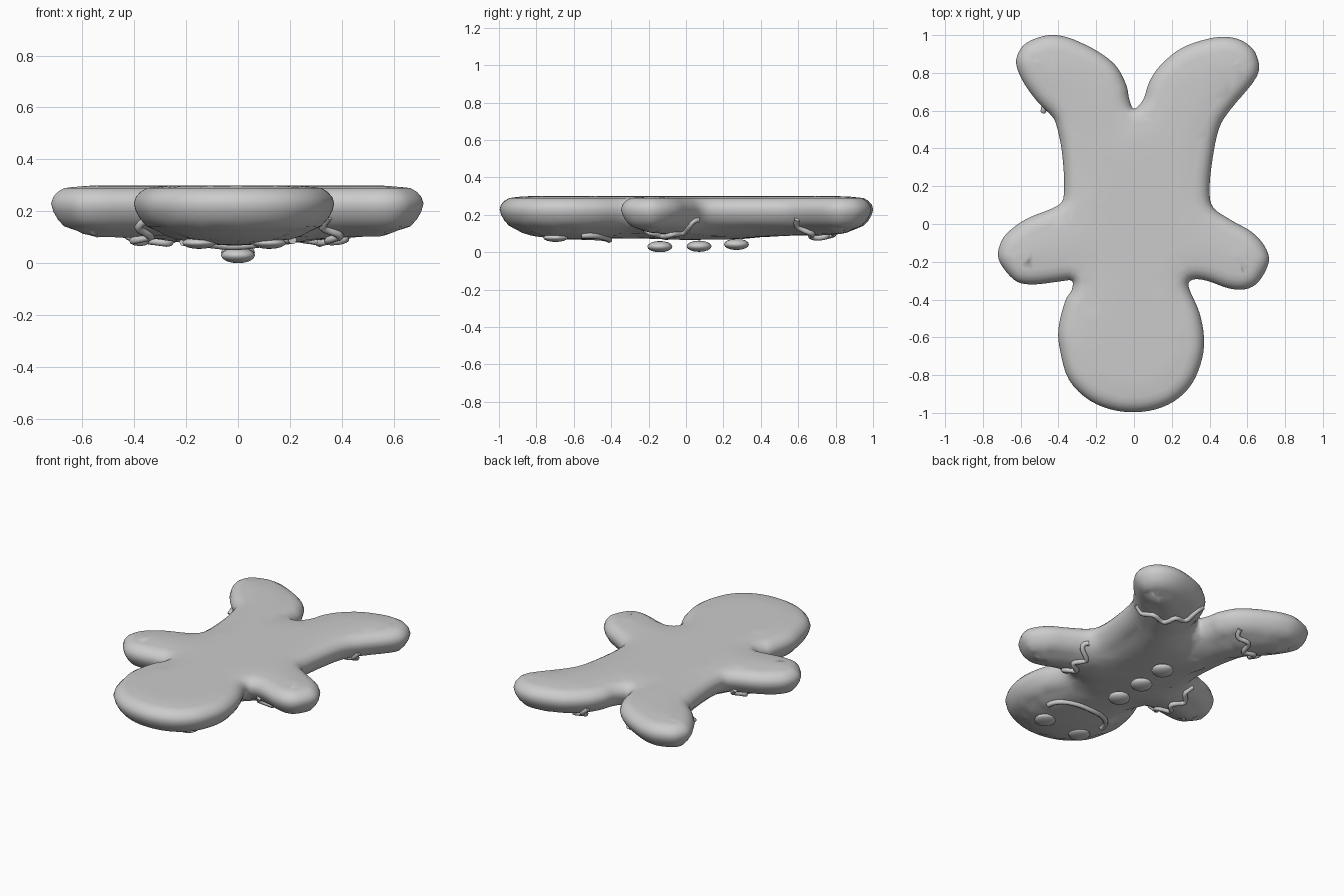
import bpy, bmesh
from math import sin, cos, pi
from mathutils import Vector, kdtree
from mathutils.geometry import delaunay_2d_cdt

if "Cube" in bpy.data.objects:
    bpy.data.objects.remove(bpy.data.objects["Cube"])

# Outline of the cookie seen from above, clockwise from the crotch
RIGHT = [(0, .61), (.05, .66), (.08, .75), (.14, .84), (.25, .93), (.39, .98), (.5, .99),
         (.59, .96), (.65, .89), (.65, .78), (.51, .605), (.45, .505), (.415, .34),
         (.4, .18), (.42, .087), (.515, .02), (.62, -.04), (.69, -.115), (.714, -.2),
         (.66, -.305), (.59, -.345), (.5, -.34), (.385, -.3), (.31, -.295), (.29, -.335),
         (.345, -.465), (.37, -.595), (.36, -.715), (.307, -.845), (.21, -.94), (.075, -.99)]
LEFT = [(-.085, -.99), (-.233, -.935), (-.344, -.825), (-.39, -.675), (-.4, -.555),
        (-.365, -.41), (-.33, -.35), (-.33, -.3), (-.4, -.305), (-.53, -.32), (-.62, -.305),
        (-.69, -.235), (-.72, -.167), (-.7, -.087), (-.645, -.024), (-.555, .034),
        (-.4, .1), (-.37, .18), (-.38, .37), (-.407, .51), (-.434, .57), (-.513, .65),
        (-.587, .754), (-.624, .85), (-.603, .923), (-.55, .97), (-.45, 1), (-.36, .99),
        (-.27, .955), (-.17, .9), (-.09, .83), (-.04, .733), (-.026, .664)]

# Height profiles against distance from the outline
TOP = [(0, .23), (.008, .255), (.03, .28), (.06, .294), (.1, .3), (1, .3)]
BOTTOM = [(0, .23), (.008, .2), (.025, .17), (.05, .142), (.1, .11), (.15, .094),
          (.2, .083), (.28, .072), (.38, .064), (1, .064)]


def height(profile, d):
    for (a, za), (b, zb) in zip(profile, profile[1:]):
        if d <= b:
            return za + (zb - za) * (d - a) / (b - a)
    return profile[-1][1]


def smooth_loop(pts, n):
    out, p = [], [Vector(q) for q in pts]
    for i in range(len(p)):
        a, b, c, e = (p[(i + k) % len(p)] for k in (-1, 0, 1, 2))
        for k in range(n):
            t = k / n
            out.append(.5 * (2 * b + (c - a) * t + (2 * a - 5 * b + 4 * c - e) * t * t
                             + (3 * b - a - 3 * c + e) * t ** 3))
    return out


dense = smooth_loop(RIGHT + LEFT, 12)
tree = kdtree.KDTree(len(dense))
for i, p in enumerate(dense):
    tree.insert(p.to_3d(), i)
tree.balance()


def edge_dist(p):
    return tree.find((p[0], p[1], 0))[2]


def make_body():
    edge = dense[::3]
    n = len(edge)
    pts = list(edge)
    # rings running parallel to the outline, then a grid inside
    for off in (.008, .025, .05, .08, .12, .16):
        for i in range(0, n, 1 if off < .06 else 2):
            t = (edge[(i + 1) % n] - edge[i - 1]).normalized()
            q = edge[i] + Vector((t.y, -t.x)) * off
            if edge_dist(q) > off * .95:
                pts.append(q)
    for i in range(-18, 19):
        for j in range(-25, 26):
            q = Vector((i * .04, j * .04))
            if edge_dist(q) > .185:
                pts.append(q)
    v, _, f, *_ = delaunay_2d_cdt(pts, [(i, (i + 1) % n) for i in range(n)], [], 1, 1e-5)
    bm = bmesh.new()
    for profile in (TOP, BOTTOM):
        vs, inner = [], []
        for p in v:
            d = edge_dist(p)
            d = 0 if d < .001 else d
            vs.append(bm.verts.new((p.x, p.y, height(profile, d))))
            if d > .07:
                inner.append(vs[-1])
        for tri in f:
            bm.faces.new([vs[k] for k in tri])
        for _ in range(6):
            bmesh.ops.smooth_vert(bm, verts=inner, factor=.5, use_axis_z=True)
    bmesh.ops.delete(bm, geom=[q for q in bm.verts if not q.link_faces], context='VERTS')
    bmesh.ops.remove_doubles(bm, verts=bm.verts, dist=.0005)
    bmesh.ops.recalc_face_normals(bm, faces=bm.faces)
    for face in bm.faces:
        face.smooth = True
    me = bpy.data.meshes.new("cookie_body")
    bm.to_mesh(me)
    bpy.context.collection.objects.link(bpy.data.objects.new("cookie_body", me))


def drop(name, x, y, z, r, h):
    bpy.ops.mesh.primitive_uv_sphere_add(segments=14, ring_count=8, location=(x, y, z))
    o = bpy.context.object
    o.name = name
    o.scale = (r, r, h)
    bpy.ops.object.shade_smooth()


def icing(name, pts, r=.015, sink=.004):
    cu = bpy.data.curves.new(name, 'CURVE')
    cu.dimensions = '3D'
    cu.bevel_depth = r
    cu.bevel_resolution = 2
    cu.use_fill_caps = True
    sp = cu.splines.new('POLY')
    sp.points.add(len(pts) - 1)
    for q, (x, y) in zip(sp.points, pts):
        q.co = (x, y, height(BOTTOM, edge_dist((x, y))) - sink, 1)
    bpy.context.collection.objects.link(bpy.data.objects.new(name, cu))


def zigzag(name, a, b, amp, waves):
    a, b = Vector(a), Vector(b)
    side = (b - a).normalized().orthogonal()
    n = waves * 8
    icing(name, [a.lerp(b, i / n) + side * amp * sin(2 * pi * waves * i / n)
                 for i in range(n + 1)])


make_body()

# Face and buttons on the underside
for x in (-.15, .12):
    drop("eye", x, -.697, .078, .066, .023)
for y, z in ((-.14, .03), (.07, .032), (.27, .042)):
    drop("button", 0, y, z, .067, .03)
icing("mouth", [(.21 * sin(t), -.56 + .15 * cos(t))
                for t in [pi / 2 * (k / 10 - 1) for k in range(21)]], .016)

# Wavy icing bands on arms and legs
for s, part in ((1, "right"), (-1, "left")):
    zigzag(part + "_arm_icing", (s * .35, -.275), (s * .41, .065), .03, 3)
    zigzag(part + "_leg_icing", (s * .48, .595), (s * .15, .825), .025, 3)
